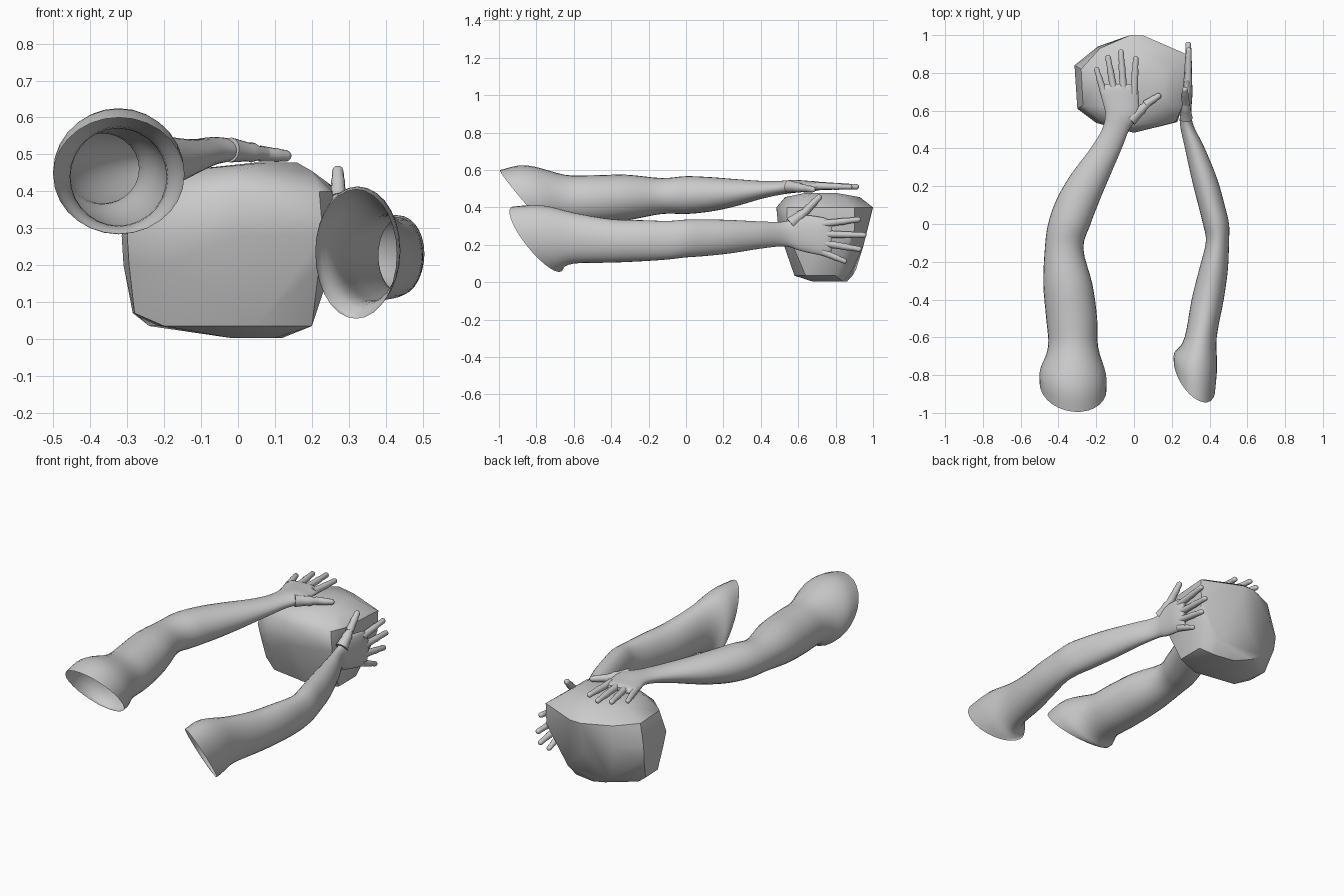
import bpy, bmesh, math
from mathutils import Vector

grey = bpy.data.materials.new("plain grey")
grey.diffuse_color = (0.6, 0.6, 0.6, 1)
SIDES = 28


def finish(bm, name, angle):
    bmesh.ops.recalc_face_normals(bm, faces=bm.faces)
    mesh = bpy.data.meshes.new(name)
    bm.to_mesh(mesh)
    bm.free()
    ob = bpy.data.objects.new(name, mesh)
    bpy.context.collection.objects.link(ob)
    mesh.materials.append(grey)
    bpy.ops.object.select_all(action='DESELECT')
    ob.select_set(True)
    bpy.context.view_layer.objects.active = ob
    bpy.ops.object.shade_smooth_by_angle(angle=math.radians(angle))
    return ob


def skin(bm, rings, cap_start=False):
    rows = [[bm.verts.new(p) for p in r] for r in rings]
    for a, b in zip(rows, rows[1:]):
        for i in range(len(a)):
            j = (i + 1) % len(a)
            bm.faces.new((a[i], a[j], b[j], b[i]))
    bm.faces.new(rows[-1])
    if cap_start:
        bm.faces.new(rows[0])


def catmull(rows, steps=4):
    out = []
    for i in range(len(rows) - 1):
        p = [rows[max(0, min(len(rows) - 1, i + k))] for k in (-1, 0, 1, 2)]
        for s in range(steps):
            t = s / steps
            out.append([0.5 * (2 * b + (c - a) * t + (2 * a - 5 * b + 4 * c - d) * t * t
                               + (3 * b - a - 3 * c + d) * t ** 3)
                        for a, b, c, d in zip(*p)])
    return out + [list(rows[-1])]


def arm(name, stations, kx, kz):
    # station: y, left x, right x, low z, high z, slant of the open shoulder
    rings = []
    for y, x0, x1, z0, z1, s in catmull(stations):
        ring = []
        for i in range(SIDES):
            a = 2 * math.pi * i / SIDES
            dx, dz = (x1 - x0) / 2 * math.cos(a), (z1 - z0) / 2 * math.sin(a)
            ring.append(((x0 + x1) / 2 + dx, y + s * (kx * dx + kz * dz), (z0 + z1) / 2 + dz))
        rings.append(ring)
    bm = bmesh.new()
    skin(bm, rings)
    finish(bm, name, 50)


def digit(bm, base, tip, r0, r1):
    # tapered finger with a knuckle and a rounded tip
    base, tip = Vector(base), Vector(tip)
    axis = tip - base
    q = axis.to_track_quat('Z', 'Y')
    n = axis.length
    prof = [(0, r0), (0.45, r0 * .4 + r1 * .6), (0.55, r0 * .45 + r1 * .6), (0.7, r1)]
    prof += [(1 - r1 * (1 - math.sin(a)) / n, r1 * math.cos(a)) for a in (0, .5, 1.0, 1.4)]
    skin(bm, [[base + axis * t + q @ Vector((r * math.cos(k * math.pi / 6),
                                            r * math.sin(k * math.pi / 6), 0))
               for k in range(12)] for t, r in prof], True)


def fingers(name, digits):
    bm = bmesh.new()
    for d in digits:
        digit(bm, *d)
    finish(bm, name, 50)


# Left arm: palm down on top of the boulder
arm("left_arm", [
    (-.86, -.50, -.145, .285, .60, 1), (-.78, -.497, -.15, .285, .625, .5),
    (-.65, -.455, -.19, .305, .575, 0), (-.50, -.465, -.195, .31, .572, 0),
    (-.32, -.48, -.22, .33, .575, 0), (-.13, -.472, -.268, .365, .557, 0),
    (0, -.455, -.23, .365, .567, 0), (.13, -.41, -.18, .378, .562, 0),
    (.26, -.335, -.125, .405, .552, 0), (.40, -.23, -.065, .445, .542, 0),
    (.50, -.17, -.025, .467, .542, 0), (.58, -.152, .025, .478, .547, 0),
    (.66, -.17, .025, .485, .542, 0), (.715, -.182, .02, .492, .537, 0),
    (.74, -.15, .0, .502, .527, 0)], -.1, -.85)
fingers("left_fingers", [
    ((-.158, .69, .513), (-.202, .83, .508), .02, .014),
    ((-.105, .70, .516), (-.14, .895, .510), .021, .015),
    ((-.055, .70, .517), (-.07, .925, .510), .021, .015),
    ((0, .69, .515), (.01, .89, .510), .021, .015),
    ((-.02, .55, .512), (.085, .65, .50), .034, .02),
    ((.06, .632, .502), (.142, .686, .495), .022, .016)])

# Right arm: palm inward against the boulder's side
arm("right_arm", [
    (-.80, .21, .43, .055, .405, 1), (-.72, .215, .44, .068, .412, .45),
    (-.60, .268, .438, .1, .372, 0), (-.40, .305, .475, .105, .338, 0),
    (-.24, .345, .497, .112, .332, 0), (-.095, .38, .503, .122, .328, 0),
    (0, .365, .503, .133, .335, 0), (.10, .34, .48, .14, .336, 0),
    (.24, .305, .44, .155, .333, 0), (.40, .27, .375, .18, .325, 0),
    (.53, .243, .312, .192, .325, 0), (.61, .248, .305, .168, .358, 0),
    (.70, .258, .31, .148, .352, 0), (.755, .266, .306, .14, .338, 0),
    (.78, .276, .296, .17, .31, 0)], -.7, -.7)
fingers("right_fingers", [
    ((.286, .73, .162), (.29, .86, .108), .02, .014),
    ((.287, .74, .208), (.29, .94, .175), .021, .015),
    ((.287, .74, .257), (.287, .965, .252), .021, .015),
    ((.286, .73, .312), (.29, .935, .337), .021, .015),
    ((.277, .56, .315), (.272, .66, .395), .034, .02),
    ((.272, .64, .38), (.27, .722, .465), .022, .016)])

# Boulder: hull of irregular outlines from bottom to top
levels = {
    .003: [(-.02, .68), (.1, .68), (.12, .84), (0, .86)],
    .035: [(-.2, .62), (-.24, .78), (-.1, .89), (.2, .8), (.2, .64), (.05, .58)],
    .07: [(-.28, .66), (-.285, .78), (-.15, .91), (.14, .89)],
    .20: [(-.31, .83), (-.295, .63), (-.19, .55), (.05, .53), (.22, .57), (.255, .7), (.25, .87), (0, .95)],
    .28: [(-.315, .84), (-.3, .61), (-.2, .535), (0, .495), (.23, .54), (.27, .82), (.27, .9), (-.19, .94)],
    .40: [(-.28, .82), (-.27, .63), (-.17, .54), (0, .483), (.22, .54), (.255, .62),
          (.275, .9), (.05, .998), (-.02, 1), (-.18, .93)],
    .455: [(-.16, .62), (-.17, .8), (0, .93), (.2, .84), (.2, .63), (0, .53)],
    .478: [(.08, .64), (.16, .68), (.15, .8), (.05, .8)]}
bm = bmesh.new()
for z, pts in levels.items():
    for x, y in pts:
        bm.verts.new((x, y, z))
res = bmesh.ops.convex_hull(bm, input=bm.verts)
loose = [v for v in bm.verts if not v.link_faces]
bmesh.ops.delete(bm, geom=loose, context='VERTS')
finish(bm, "boulder", 40)
